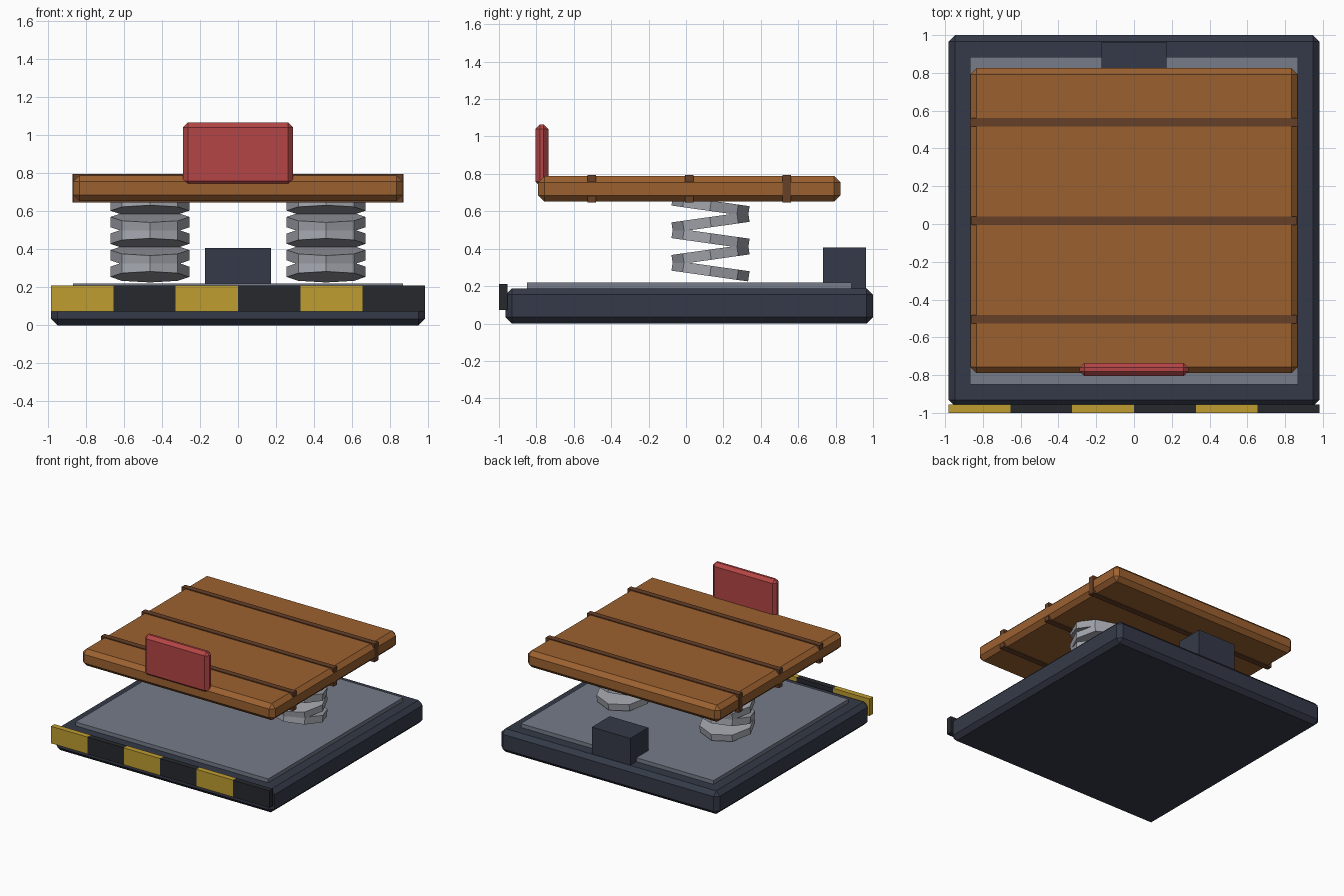
import bpy, bmesh
from math import radians, pi
from mathutils import Matrix

if "Cube" in bpy.data.objects:
    bpy.data.objects.remove(bpy.data.objects["Cube"])


def mat(name, r, g, b):
    m = bpy.data.materials.new(name)
    m.diffuse_color = (r, g, b, 1)
    m.use_nodes = True
    m.node_tree.nodes["Principled BSDF"].inputs["Base Color"].default_value = m.diffuse_color
    return m


NAVY = mat("navy_metal", 0.035, 0.042, 0.065)
STEEL = mat("steel_plate", 0.18, 0.20, 0.25)
COIL = mat("coil_metal", 0.36, 0.37, 0.41)
WOOD = mat("wood", 0.33, 0.12, 0.03)
DARK_WOOD = mat("dark_wood", 0.13, 0.05, 0.02)
RED = mat("red_paint", 0.46, 0.06, 0.06)
YELLOW = mat("yellow_paint", 0.52, 0.34, 0.03)
BLACK = mat("black_paint", 0.02, 0.022, 0.027)


def finish(name, bm, material):
    me = bpy.data.meshes.new(name)
    bm.to_mesh(me)
    bm.free()
    me.materials.append(material)
    ob = bpy.data.objects.new(name, me)
    bpy.context.collection.objects.link(ob)
    return ob


def box(name, x, y, z, material, bevel=0):
    """Box from (min, max) ranges, with an optional chamfer."""
    bm = bmesh.new()
    bmesh.ops.create_cube(bm, size=1)
    r = (x, y, z)
    for v in bm.verts:
        v.co = [(a + b) / 2 + c * (b - a) for (a, b), c in zip(r, v.co)]
    if bevel:
        bmesh.ops.bevel(bm, geom=bm.edges[:], offset=bevel, segments=1,
                        profile=0.5, affect='EDGES')
    return finish(name, bm, material)


# base slab, top plate and rear block
box("base", (-0.982, 0.982), (-0.965, 1.0), (0, 0.188), NAVY, 0.034)
box("base_plate", (-0.867, 0.867), (-0.85, 0.885), (0.17, 0.219), STEEL)
box("rear_block", (-0.173, 0.173), (0.732, 0.963), (0.17, 0.406), NAVY)

# hazard stripes along the front
w = 1.964 / 6
for i in range(6):
    x0 = -0.982 + i * w
    box(f"front_stripe_{i + 1}", (x0, x0 + w), (-1.0, -0.955), (0.072, 0.21),
        BLACK if i % 2 else YELLOW)

# springs: stacks of eight-sided discs tilted alternately
for side, sx in (("left", -1), ("right", 1)):
    bm = bmesh.new()
    for i in range(5):
        tilt = radians(8) * (1 if i % 2 else -1)
        m = (Matrix.Translation((sx * 0.463, 0.131, 0.281 + i * 0.087))
             @ Matrix.Rotation(tilt, 4, 'X'))
        geo = bmesh.ops.create_cone(bm, cap_ends=True, segments=8,
                                    radius1=0.207, radius2=0.207, depth=0.055)
        bmesh.ops.transform(bm, matrix=m, verts=geo["verts"])
    finish(f"{side}_spring", bm, COIL)

# wooden platform with cross strips
box("platform", (-0.866, 0.866), (-0.79, 0.825), (0.652, 0.788), WOOD, 0.033)
for i, y in enumerate((-0.504, 0.017, 0.538)):
    hx = 0.869 if i == 2 else 0.864
    box(f"platform_strip_{i + 1}", (-hx, hx), (y - 0.023, y + 0.023),
        (0.646, 0.795), DARK_WOOD)

# red front panel
box("front_panel", (-0.288, 0.288), (-0.805, -0.736), (0.734, 1.065), RED, 0.025)
